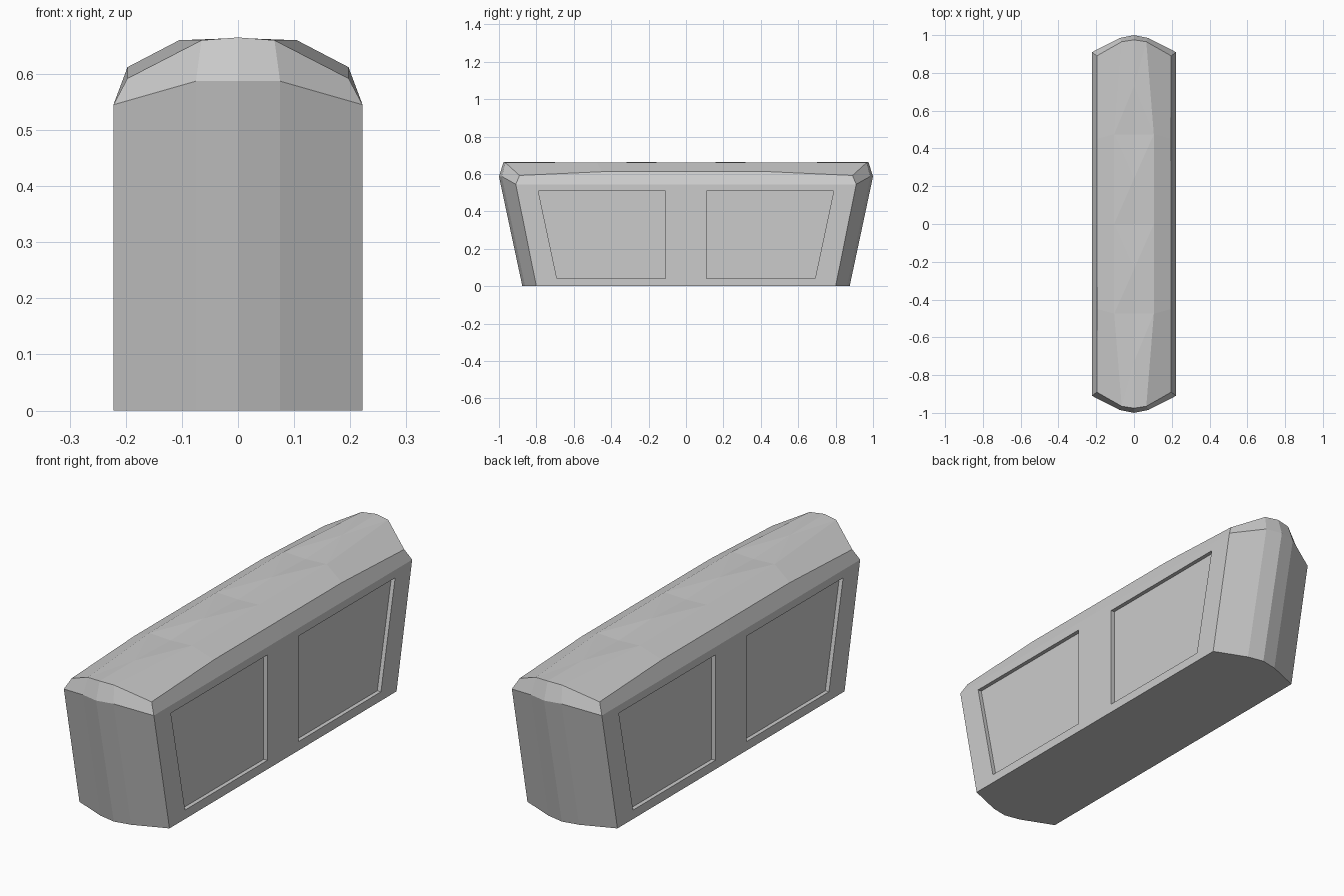
import bpy, bmesh

if "Cube" in bpy.data.objects:
    bpy.data.objects.remove(bpy.data.objects["Cube"])

# One quarter (x >= 0, y >= 0) is modelled, then mirrored across x and y.
bm = bmesh.new()


def row(*points):
    return [bm.verts.new(p) for p in points]


def face(*verts):
    bm.faces.new(verts)


def strip(a, b):
    """Quads between two rows of equal length."""
    for i in range(len(a) - 1):
        face(a[i], a[i + 1], b[i + 1], b[i])


# Outline rows, running from the end tip round to the middle of the side
base = row((0, .875, 0), (.075, .86, 0), (.222, .80, 0), (.222, 0, 0))
rim = row((0, 1, .587), (.075, .985, .587), (.222, .91, .545), (.222, 0, .545))
crown = row((0, .975, .665), (.065, .965, .66), (.197, .89, .592))
eave = row((.197, .45, .612), (.197, 0, .612))

# Tapered end wall and sloped end of the roof
strip(base[:3], rim[:3])
strip(rim[:3], crown)

# Underside
origin = bm.verts.new((0, 0, 0))
face(*base, origin)

# Side wall with a recessed trapezoid panel
DEPTH = 0.018
panel = [(.11, .04), (.69, .04), (.79, .51), (.11, .51)]
outer = [base[3], base[2], rim[2], rim[3]]
opening = row(*[(.222, y, z) for y, z in panel])
recess = row(*[(.222 - DEPTH, y, z) for y, z in panel])
for a, b in ((outer, opening), (opening, recess)):
    strip(a + a[:1], b + b[:1])
face(*recess)

# Chamfer above the side wall
face(rim[2], rim[3], eave[1], eave[0], crown[2])

# Roof shoulder slope
shoulder = row((.105, .475, .66), (.105, 0, .66))
strip([crown[2]] + eave, [crown[1]] + shoulder)

# Faceted roof top with shallow folds along the centre line
peak, dip, bump, middle = row((0, .73, .663), (0, .475, .655),
                              (0, .24, .664), (0, 0, .656))
s1, s0 = shoulder
for tri in ((crown[0], crown[1], peak), (crown[1], s1, peak), (peak, s1, dip),
            (dip, s1, bump), (s1, s0, bump), (bump, s0, middle)):
    face(*tri)

# Complete the mirrored shell
for axis in (0, 1):
    copy = bmesh.ops.duplicate(bm, geom=bm.verts[:] + bm.edges[:] + bm.faces[:])
    for v in [g for g in copy["geom"] if isinstance(g, bmesh.types.BMVert)]:
        v.co[axis] *= -1
    bmesh.ops.remove_doubles(bm, verts=bm.verts[:], dist=1e-5)
bmesh.ops.recalc_face_normals(bm, faces=bm.faces[:])

mesh = bpy.data.meshes.new("panelled_body")
bm.to_mesh(mesh)
bm.free()
body = bpy.data.objects.new("panelled_body", mesh)
bpy.context.collection.objects.link(body)
